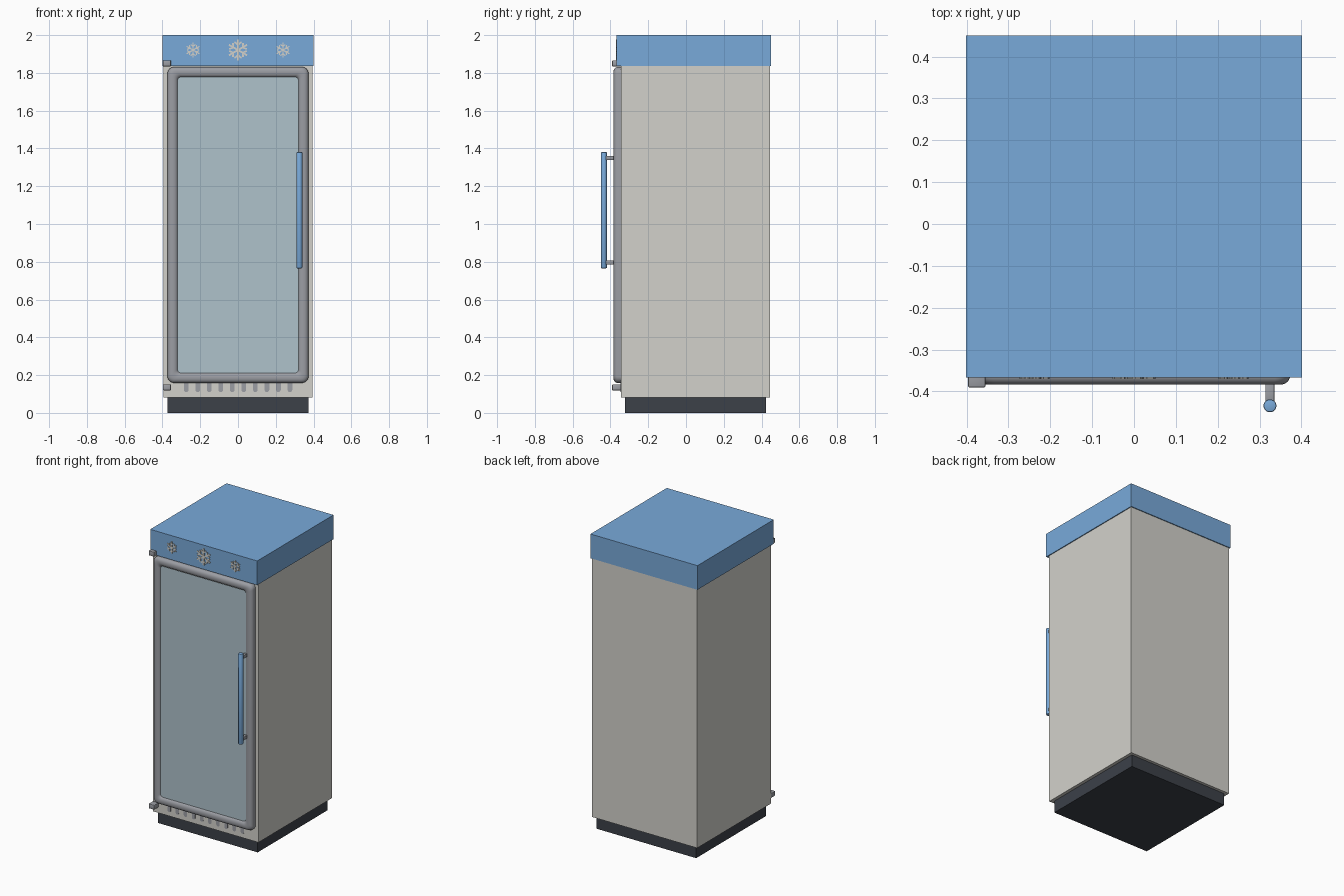
import bpy, bmesh, math
from mathutils import Matrix, Vector

if "Cube" in bpy.data.objects:
    bpy.data.objects.remove(bpy.data.objects["Cube"], do_unlink=True)


def material(name, rgb):
    m = bpy.data.materials.new(name)
    m.use_nodes = True
    m.diffuse_color = (*rgb, 1)
    m.node_tree.nodes["Principled BSDF"].inputs["Base Color"].default_value = (*rgb, 1)
    return m


BLUE = material("sky blue", (0.19, 0.40, 0.70))
BODY = material("warm white", (0.65, 0.64, 0.60))
DARK = material("charcoal", (0.045, 0.052, 0.066))
METAL = material("brushed grey", (0.33, 0.34, 0.37))
GLASS = material("pale glass", (0.43, 0.54, 0.60))


def finish(name, bm, mat, smooth=False):
    bmesh.ops.recalc_face_normals(bm, faces=bm.faces)
    mesh = bpy.data.meshes.new(name)
    bm.to_mesh(mesh)
    bm.free()
    mesh.materials.append(mat)
    ob = bpy.data.objects.new(name, mesh)
    bpy.context.collection.objects.link(ob)
    if smooth:
        bpy.ops.object.select_all(action="DESELECT")
        ob.select_set(True)
        bpy.context.view_layer.objects.active = ob
        bpy.ops.object.shade_smooth_by_angle(angle=math.radians(40))
    return ob


def add_box(bm, lo, hi, turn=None):
    lo, hi = Vector(lo), Vector(hi)
    mat = Matrix.Translation((lo + hi) / 2) @ Matrix.Diagonal((*(hi - lo), 1))
    bmesh.ops.create_cube(bm, size=1, matrix=(turn or Matrix()) @ mat)


def box(name, lo, hi, mat, bevel=0):
    bm = bmesh.new()
    add_box(bm, lo, hi)
    if bevel:
        bmesh.ops.bevel(bm, geom=bm.edges[:], offset=bevel, segments=2, affect="EDGES", profile=0.5)
    return finish(name, bm, mat, bool(bevel))


def rounded_loop(bm, cx, cz, hw, hh, r, y, steps=6):
    """Ring of vertices around a rounded rectangle facing the front."""
    ring = []
    for q, (sx, sz) in enumerate([(1, 1), (-1, 1), (-1, -1), (1, -1)]):
        for i in range(steps + 1):
            a = (q + i / steps) * math.pi / 2
            ring.append(bm.verts.new((cx + sx * (hw - r) + r * math.cos(a), y,
                                      cz + sz * (hh - r) + r * math.sin(a))))
    return ring


def bridge(bm, a, b):
    for i in range(len(a)):
        j = (i + 1) % len(a)
        bm.faces.new((a[i], a[j], b[j], b[i]))


# Cabinet, plinth and overhanging cap
box("plinth", (-0.373, -0.322, 0), (0.373, 0.424, 0.082), DARK)
box("cabinet", (-0.395, -0.345, 0.082), (0.395, 0.444, 1.836), BODY)
box("cap", (-0.401, -0.367, 1.836), (0.401, 0.45, 2.0), BLUE)

# Door frame: rounded rings lofted through a soft convex profile
DOOR_Z, DOOR_W, DOOR_H = 0.995, 0.373, 0.836
profile = [(0, -0.343), (0, -0.366), (0.004, -0.375), (0.011, -0.381), (0.02, -0.384),
           (0.034, -0.384), (0.043, -0.381), (0.05, -0.376), (0.054, -0.368)]
bm = bmesh.new()
rings = [rounded_loop(bm, 0, DOOR_Z, DOOR_W - d, DOOR_H - d, 0.034 - d * 0.3, y) for d, y in profile]
for a, b in zip(rings, rings[1:]):
    bridge(bm, a, b)
bm.faces.new(rings[0])
finish("door_frame", bm, METAL, True)

# Glass pane
bm = bmesh.new()
bm.faces.new(rounded_loop(bm, 0, DOOR_Z, DOOR_W - 0.053, DOOR_H - 0.053, 0.018, -0.372))
pane = finish("door_glass", bm, GLASS)

# Hinges above and below the door
for name, z in (("upper_hinge", 1.85), ("lower_hinge", 0.135)):
    box(name, (-0.397, -0.391, z - 0.016), (-0.355, -0.343, z + 0.016), METAL, 0.004)

# Handle bar with two posts
bm = bmesh.new()
bmesh.ops.create_cone(bm, cap_ends=True, segments=20, radius1=0.0155, radius2=0.0155, depth=0.615,
                      matrix=Matrix.Translation((0.325, -0.4345, 1.073)))
caps = [e for f in bm.faces if len(f.verts) > 4 for e in f.edges]
bmesh.ops.bevel(bm, geom=caps, offset=0.004, segments=2, affect="EDGES", profile=0.5)
finish("handle_bar", bm, BLUE, True)
for name, z in (("upper_handle_post", 1.35), ("lower_handle_post", 0.796)):
    box(name, (0.314, -0.428, z - 0.011), (0.336, -0.38, z + 0.011), METAL, 0.003)

# Row of vent slots under the door
bm = bmesh.new()
for i in range(10):
    x = -0.274 + i * 0.061
    back = rounded_loop(bm, x, 0.142, 0.0125, 0.032, 0.0124, -0.344)
    front = rounded_loop(bm, x, 0.142, 0.0125, 0.032, 0.0124, -0.347)
    bridge(bm, back, front)
    bm.faces.new(front)
finish("vent_slots", bm, METAL)


# Snowflake badges: six arms, each with a pair of barbs
def snowflake(name, x, size):
    bm = bmesh.new()
    place = Matrix.Translation((x, -0.367, 1.921)) @ Matrix.Scale(size, 4)
    t = 0.004 / size
    for k in range(6):
        arm = place @ Matrix.Rotation(k * math.pi / 3, 4, "Y")
        add_box(bm, (-0.085, -t, 0), (0.085, 0, 1), arm)
        for side in (-1, 1):
            barb = arm @ Matrix.Translation((0, 0, 0.5)) @ Matrix.Rotation(side * math.pi / 3.4, 4, "Y")
            add_box(bm, (-0.08, -t, 0), (0.08, 0, 0.42), barb)
    finish(name, bm, BODY)


snowflake("centre_snowflake", 0, 0.056)
snowflake("left_snowflake", 0.238, 0.039)
snowflake("right_snowflake", -0.238, 0.039)
